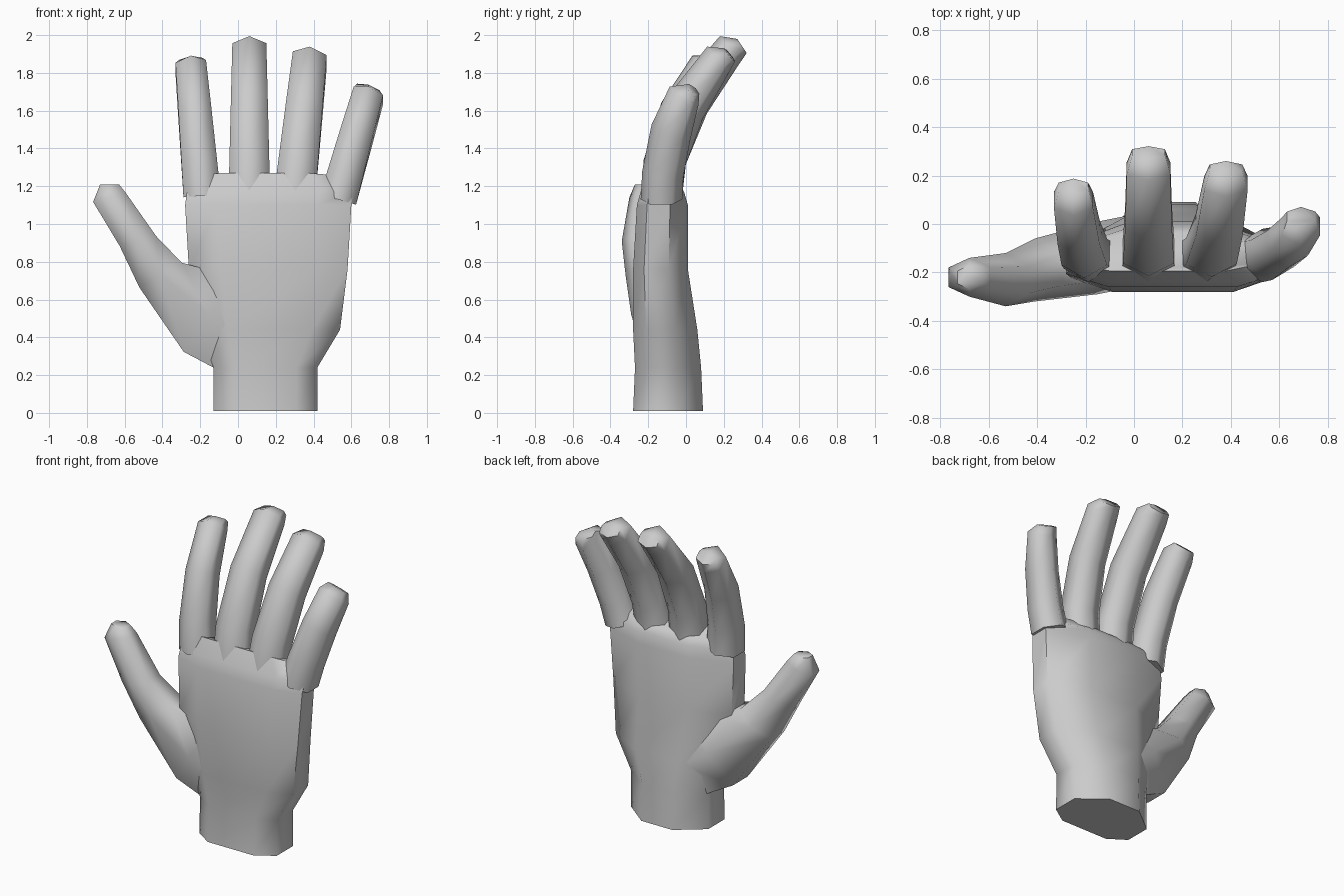
import bpy, bmesh
from math import atan2, radians, sin, cos
from mathutils import Vector

default_cube = bpy.data.objects.get("Cube")
if default_cube:
    bpy.data.objects.remove(default_cube)

skin = bpy.data.materials.new("light grey")
skin.use_nodes = True
grey = (.6, .6, .6, 1)
skin.diffuse_color = grey
skin.node_tree.nodes["Principled BSDF"].inputs["Base Color"].default_value = grey

# Unit cross-sections as (across, depth) pairs; negative depth is the front
half_hexagon = [(0, -1), (1, -.5), (1, .5)]
hexagon = half_hexagon + [(-across, -depth) for across, depth in half_hexagon]
half_palm = [(.6, -1), (1, -.6), (1, .3), (.4, 1)]
palm_section = half_palm + [(-across, depth) for across, depth in reversed(half_palm)]


def make_ring(section, centre, width, depth, lean=0, tilt=0):
    """Place a section; lean turns it sideways, tilt lifts its front edge."""
    sideways = Vector((cos(lean), 0, sin(lean))) * width
    backward = Vector((0, cos(tilt), -sin(tilt))) * depth
    return [Vector(centre) + sideways * s + backward * t for s, t in section]


def loft(name, rings):
    """Skin a closed tube over the rings and shade it smooth."""
    bm = bmesh.new()
    loops = [[bm.verts.new(point) for point in ring] for ring in rings]
    for lower, upper in zip(loops, loops[1:]):
        for i in range(len(lower)):
            bm.faces.new((lower[i - 1], lower[i], upper[i], upper[i - 1]))
    bm.faces.new(loops[0])
    bm.faces.new(loops[-1])
    bmesh.ops.recalc_face_normals(bm, faces=bm.faces)
    mesh = bpy.data.meshes.new(name)
    bm.to_mesh(mesh)
    bm.free()
    mesh.materials.append(skin)
    part = bpy.data.objects.new(name, mesh)
    bpy.context.collection.objects.link(part)
    bpy.ops.object.select_all(action="DESELECT")
    part.select_set(True)
    bpy.context.view_layer.objects.active = part
    bpy.ops.object.shade_smooth_by_angle(angle=radians(68))


def make_finger(name, root_x, root_z, tip_x, tip_z, width, bend):
    """A tapering finger that curves backward by the bend distance."""
    root = Vector((root_x, -.13, root_z))
    reach = Vector((tip_x - root_x, 0, tip_z - root_z))
    lean = -atan2(reach.x, reach.z)
    full_tilt = radians(20 + 100 * bend)
    rings = []
    for along, depth in ((0, .11), (.25, .11), (.65, .11), (1, .09)):
        centre = root + reach * along
        centre.y += bend * along ** 2
        taper = width * (1.1 - .2 * along)
        rings.append(make_ring(hexagon, centre, taper, depth, lean, full_tilt * along))
    # Blunt fingertip
    centre += Vector((0, sin(full_tilt), cos(full_tilt) / 2)) * .08
    rings.append(make_ring(hexagon, centre, taper * .75, depth / 2, lean, full_tilt))
    loft(name, rings)


# Wrist and palm: left, right, height, front, back
palm_rings = []
for left, right, height, front, back in (
        (-.13, .42, .01, -.28, .09),
        (-.13, .42, .24, -.27, .08),
        (-.2, .54, .44, -.28, .06),
        (-.26, .58, .76, -.28, .01),
        (-.28, .6, 1.1, -.26, .01),
        (-.27, .61, 1.17, -.24, -.01),
        (-.25, .53, 1.24, -.2, -.03)):
    centre = ((left + right) / 2, (front + back) / 2, height)
    tilt = radians(20) if height > 1.2 else 0
    palm_rings.append(make_ring(palm_section, centre, (right - left) / 2, (back - front) / 2, 0, tilt))
loft("palm", palm_rings)

# Thumb: centre, width, depth, lean in degrees
loft("thumb", [
    make_ring(hexagon, centre, width, depth, radians(lean))
    for centre, width, depth, lean in (
        ((0, -.11, .42), .22, .15, 60),
        ((-.15, -.14, .52), .24, .15, 55),
        ((-.41, -.19, .73), .13, .13, 30),
        ((-.53, -.23, .91), .1, .11, 15),
        ((-.68, -.22, 1.14), .09, .08, 15),
        ((-.68, -.22, 1.21), .05, .05, 0))])

# Fingers
make_finger("index_finger", -.19, 1.15, -.25, 1.83, .09, .23)
make_finger("middle_finger", .06, 1.15, .06, 1.92, .1, .36)
make_finger("ring_finger", .3, 1.15, .38, 1.87, .1, .3)
make_finger("little_finger", .53, 1.13, .69, 1.68, .09, .12)
